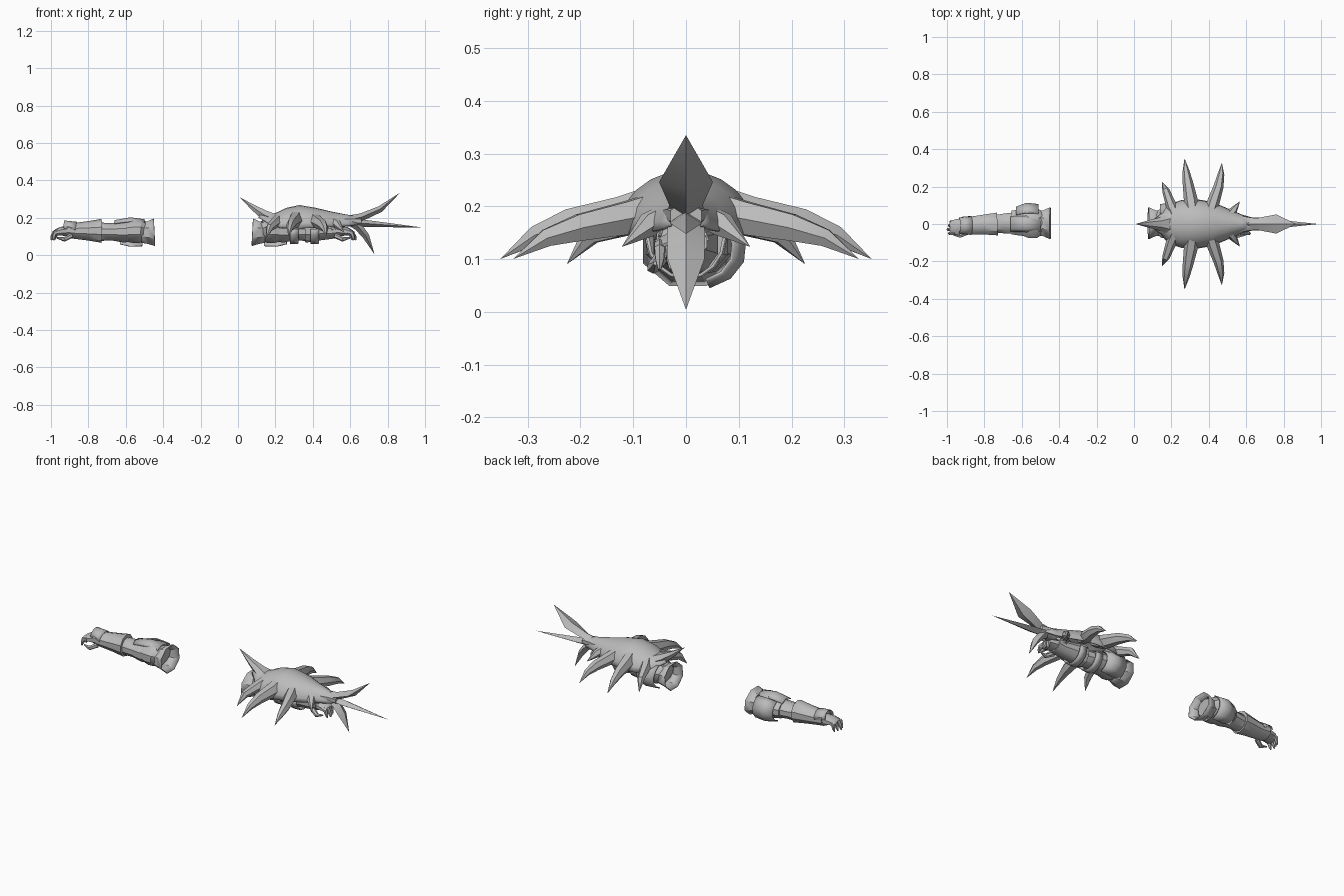
import bpy, bmesh, math
from mathutils import Vector

cube = bpy.data.objects.get("Cube")
if cube:
    bpy.data.objects.remove(cube, do_unlink=True)

grey = bpy.data.materials.new("plain_grey")
grey.use_nodes = True
grey.diffuse_color = (0.5, 0.5, 0.5, 1)
grey.node_tree.nodes["Principled BSDF"].inputs["Base Color"].default_value = (0.5, 0.5, 0.5, 1)


def loft(name, stations, n=8, arc=None, caps=True, thick=0, move=None, angle=35, phase=None):
    """Skin sections (x, y, z, half width, half height) along their path.
    arc gives an open section in degrees; thick turns the skin into a plate."""
    bm = bmesh.new()
    pts = [Vector(s[:3]) for s in stations]
    rings = []
    for i, s in enumerate(stations):
        t = (pts[min(i + 1, len(pts) - 1)] - pts[max(i - 1, 0)]).normalized()
        side = Vector((0, 0, 1)).cross(t).normalized()
        up = t.cross(side)
        if arc:
            angs = [math.radians(arc[0] + (arc[1] - arc[0]) * k / n) for k in range(n + 1)]
        else:
            ph = math.pi / n if phase is None else phase
            angs = [2 * math.pi * k / n + ph for k in range(n)]
        ring = []
        for a in angs:
            p = pts[i] + side * (s[3] * math.cos(a)) + up * (s[4] * math.sin(a))
            ring.append(bm.verts.new(move(p) if move else p))
        rings.append(ring)
    m = len(rings[0])
    for r, q in zip(rings, rings[1:]):
        for k in range(m - 1 if arc else m):
            j = (k + 1) % m
            bm.faces.new((r[k], r[j], q[j], q[k]))
    if caps and not arc:
        bm.faces.new(rings[0])
        bm.faces.new(rings[-1])
    bmesh.ops.remove_doubles(bm, verts=bm.verts, dist=0.0008)
    bmesh.ops.recalc_face_normals(bm, faces=bm.faces)
    me = bpy.data.meshes.new(name)
    bm.to_mesh(me)
    bm.free()
    me.materials.append(grey)
    ob = bpy.data.objects.new(name, me)
    bpy.context.collection.objects.link(ob)
    if thick:
        mod = ob.modifiers.new("plate", "SOLIDIFY")
        mod.thickness = thick
        mod.offset = 0
    bpy.ops.object.select_all(action="DESELECT")
    ob.select_set(True)
    bpy.context.view_layer.objects.active = ob
    bpy.ops.object.shade_smooth_by_angle(angle=math.radians(angle))
    return ob


def stay(p):
    return p


def across(p):
    return Vector((-0.37 - p.x, p.y, p.z))


def back(p):
    return Vector((p.x, -p.y, p.z))


# Two gauntlets, the second one turned end for end
for side, mv in (("right", stay), ("left", across)):
    # hand
    loft(side + "_palm", [(-.98, -.02, .118, .036, .016), (-.95, -.017, .127, .046, .024),
                          (-.90, -.005, .13, .042, .032)], move=mv)
    for k in range(4):
        y = -.05 + k * .021
        e = .008 * abs(k - 1)
        loft(f"{side}_finger_{k + 1}", [(-.955, y, .125, .011, .014), (-.983 + e / 2, y, .118, .011, .013),
                                        (-.993 + e, y, .098, .009, .010), (-.999 + e, y, .08, .003, .004)],
             n=6, move=mv)
    loft(side + "_thumb", [(-.89, -.045, .105, .014, .014), (-.93, -.062, .084, .013, .012),
                           (-.968, -.058, .092, .004, .004)], n=6, move=mv)
    # forearm sleeve with pointed top flare at the wrist
    loft(side + "_forearm", [(-.915, -.008, .135, .05, .042), (-.87, -.008, .13, .05, .043),
                             (-.80, -.003, .13, .056, .052), (-.73, 0, .13, .064, .064)], n=10, move=mv)
    loft(side + "_wrist_flare", [(-.935, -.008, .145, .04, .039), (-.87, -.008, .135, .05, .042)],
         n=6, arc=(0, 180), thick=.004, move=mv)
    # narrow elbow sleeve
    loft(side + "_elbow_sleeve", [(-.74, 0, .125, .05, .05), (-.69, .003, .125, .056, .046),
                                  (-.64, .005, .125, .06, .05)], n=10, move=mv)
    # overlapping plates
    loft(side + "_elbow_band", [(-.655, .008, .125, .066, .05), (-.61, .008, .125, .074, .058),
                                (-.575, .008, .125, .076, .052)], n=10, move=mv)
    loft(side + "_upper_arm", [(-.60, .006, .128, .07, .055), (-.56, .006, .13, .086, .066),
                               (-.52, .006, .13, .086, .064), (-.49, .006, .125, .06, .05)], n=10, move=mv)
    loft(side + "_elbow_guard", [(-.63, .02, .12, .07, .062), (-.575, .02, .12, .092, .075),
                                 (-.51, .02, .12, .085, .072)], n=5, arc=(-75, 65), thick=.006, move=mv)
    loft(side + "_top_plate", [(-.66, 0, .13, .055, .055), (-.575, 0, .13, .06, .07),
                               (-.50, 0, .13, .055, .06)], n=5, arc=(45, 135), thick=.006, move=mv)
    # open flared cuff
    loft(side + "_cuff", [(-.515, .004, .12, .068, .056), (-.485, .004, .12, .072, .062),
                          (-.447, .004, .122, .09, .077)], caps=False, thick=.005, move=mv)

# Domed back shell over the left gauntlet: x, half width, top, rim
shell = [(.11, .025, .232, .20), (.145, .052, .222, .18), (.18, .098, .226, .155), (.25, .124, .25, .145),
         (.33, .13, .265, .143), (.42, .115, .25, .147), (.50, .08, .231, .15), (.58, .046, .215, .155),
         (.64, .03, .207, .162)]
loft("back_shell", [(x, 0, r, w, t - r) for x, w, t, r in shell], n=12, arc=(0, 180), thick=.006)

# Horn rising at the shell's cuff end
loft("rear_horn", [(.19, 0, .195, .06, .03), (.14, 0, .215, .036, .03), (.085, 0, .252, .022, .018),
                   (.008, 0, .31, 0, 0)], n=6, phase=0)

# Three long spikes at the hand end
loft("tail_root", [(.55, 0, .18, .05, .032), (.61, 0, .183, .04, .03), (.66, 0, .182, .032, .025)], n=8)
loft("upper_tail_spike", [(.58, 0, .188, .035, .022), (.66, 0, .203, .032, .021), (.76, 0, .246, .051, .017),
                          (.868, 0, .335, 0, 0)], n=4, phase=0)
loft("middle_tail_spike", [(.60, 0, .175, .028, .02), (.70, 0, .168, .03, .018), (.985, 0, .148, 0, 0)],
     n=4, phase=0)
loft("lower_tail_spike", [(.60, 0, .18, .032, .022), (.645, 0, .15, .036, .022), (.685, 0, .10, .035, .018),
                          (.73, 0, .004, 0, 0)], n=4, phase=0)

# Side spikes, mirrored front to back
spikes = {
    "long_side_spike": [(.315, .05, .215, .035, .032), (.305, .12, .184, .038, .04),
                        (.288, .22, .168, .028, .031), (.278, .285, .145, .018, .02), (.27, .352, .10, 0, 0)],
    "hand_side_spike": [(.40, .04, .205, .03, .03), (.422, .11, .178, .034, .036),
                        (.452, .20, .16, .027, .029), (.465, .265, .14, .018, .019), (.47, .328, .10, 0, 0)],
    "cuff_side_spike": [(.225, .04, .20, .03, .028), (.20, .095, .175, .029, .03),
                        (.17, .18, .148, .02, .022), (.15, .226, .09, 0, 0)],
    "small_side_spike": [(.50, .03, .185, .025, .025), (.53, .07, .165, .022, .025), (.567, .122, .123, 0, 0)],
}
for name, path in spikes.items():
    for end, mv in (("back", back), ("front", stay)):
        # the path runs toward +y, so the front copy is the flipped one
        flip = stay if end == "back" else back
        loft(f"{name}_{end}", path, n=6, phase=0, move=flip)

# Straps holding the shell around the left gauntlet
for k, x in enumerate((.30, .41)):
    loft(f"shell_strap_{k + 1}", [(x - .022, 0, .14, .075, .078), (x + .022, 0, .14, .072, .076)],
         n=8, arc=(180, 360), thick=.006)
